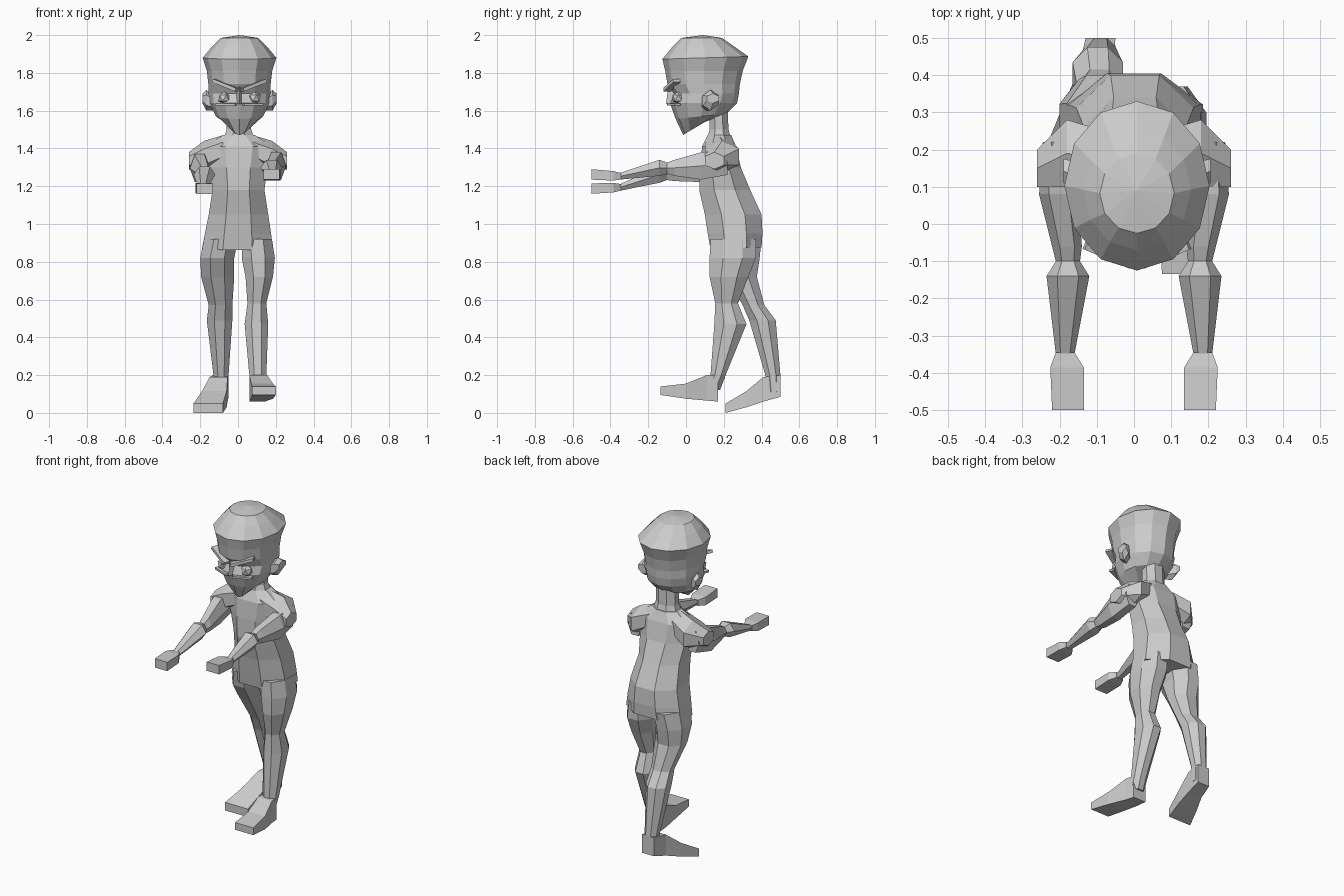
import bpy
import bmesh
import math
from mathutils import Euler, Vector

default_cube = bpy.data.objects.get("Cube")
if default_cube:
    bpy.data.objects.remove(default_cube, do_unlink=True)

CENTRE = .008  # the head sits slightly off the middle

clay = bpy.data.materials.new("clay_grey")
clay.use_nodes = True
clay.diffuse_color = (.6, .6, .6, 1)
clay.node_tree.nodes["Principled BSDF"].inputs["Base Color"].default_value = clay.diffuse_color


def finish(name, bm):
    """Turn a bmesh into a flat-shaded grey object."""
    bmesh.ops.recalc_face_normals(bm, faces=bm.faces)
    mesh = bpy.data.meshes.new(name)
    bm.to_mesh(mesh)
    bm.free()
    mesh.materials.append(clay)
    part = bpy.data.objects.new(name, mesh)
    bpy.context.collection.objects.link(part)
    return part


def loft(name, axis, sides, rings, flat=True, tip=None):
    """Skin rings (position, u_min, u_max, v_min, v_max, optional tilt) along an axis."""
    bm = bmesh.new()
    turn = math.pi / sides if flat else 0
    angles = [turn + math.tau * i / sides for i in range(sides)]
    u_reach = max(math.cos(a) for a in angles)
    v_reach = max(math.sin(a) for a in angles)
    loops = []
    for position, u_min, u_max, v_min, v_max, *tilt in rings:
        slope = tilt[0] if tilt else 0
        loop = []
        for a in angles:
            u = (u_min + u_max + (u_max - u_min) * math.cos(a) / u_reach) / 2
            rise = (v_max - v_min) * math.sin(a) / v_reach / 2
            co = [u, (v_min + v_max) / 2 + rise]
            co.insert("xyz".index(axis), position + slope * rise)
            loop.append(bm.verts.new(co))
        loops.append(loop)
    for low, high in zip(loops, loops[1:]):
        for i in range(sides):
            j = (i + 1) % sides
            bm.faces.new((low[i], low[j], high[j], high[i]))
    bm.faces.new(loops[0])
    if tip:
        peak = bm.verts.new(tip)
        for i in range(sides):
            bm.faces.new((loops[-1][i], loops[-1][(i + 1) % sides], peak))
    else:
        bm.faces.new(loops[-1])
    return finish(name, bm)


def block(name, place, size, spin):
    """A rotated box for the small facial ridges."""
    bm = bmesh.new()
    bmesh.ops.create_cube(bm, size=1)
    turn = Euler(spin).to_matrix()
    for v in bm.verts:
        v.co = Vector(place) + turn @ Vector([c * s for c, s in zip(v.co, size)])
    return finish(name, bm)


def mirrored(side, ring):
    """Swap the x extents of a ring for the right side."""
    position, x_min, x_max, *rest = ring
    return ring if side > 0 else (position, -x_max, -x_min, *rest)


# Torso and neck
loft("torso", "z", 8, [
    (.87, -.19, .185, .13, .40, .05),
    (.95, -.175, .175, .115, .405),
    (1.05, -.155, .16, .10, .40),
    (1.18, -.135, .14, .07, .34),
    (1.30, -.15, .155, .075, .29),
    (1.41, -.17, .18, .085, .265),
    (1.47, -.08, .09, .115, .24),
])
loft("neck", "z", 8, [
    (1.41, -.09, .10, .10, .25),
    (1.50, -.06, .07, .125, .225),
    (1.62, -.06, .07, .12, .22),
])

# Head with a pointed chin and a shallow eye recess
head_rings = [
    (1.515, .045, -.015, .13, .6),
    (1.57, .125, -.055, .215, .1),
    (1.64, .158, -.085, .27, 0),
    (1.69, .163, -.065, .28, 0),
    (1.74, .165, -.098, .285, 0),
    (1.81, .173, -.11, .30, 0),
    (1.88, .195, -.125, .33, .03),
]
cap_rings = [
    (1.88, .195, -.125, .33, .03),
    (1.94, .145, -.07, .255, 0),
    (1.985, .10, -.025, .19, 0),
]


def centred(rings):
    return [(z, CENTRE - half, CENTRE + half, *rest) for z, half, *rest in rings]


loft("head", "z", 12, centred(head_rings), flat=False)
loft("cap", "z", 12, centred(cap_rings), flat=False, tip=(CENTRE, .09, 2))

# Nose
loft("nose", "z", 4, centred([(1.635, .025, -.105, 0, 0), (1.73, .012, -.095, 0, 0)]), flat=False)

# Feet are posed differently, so each leg has its own rings
legs = {
    "left": [
        (.12, .06, .145, .09, .18),
        (.20, .06, .15, .13, .21),
        (.47, .035, .16, .15, .32),
        (.58, .05, .15, .155, .275),
        (.72, .04, .185, .125, .33),
        (.82, .02, .195, .125, .37),
        (.92, .02, .18, .13, .37),
    ],
    "right": [
        (.11, -.13, -.05, .43, .50),
        (.20, -.13, -.05, .42, .50),
        (.49, -.165, -.03, .335, .475),
        (.57, -.155, -.03, .30, .415),
        (.72, -.195, -.02, .22, .375),
        (.82, -.20, -.02, .16, .39),
        (.92, -.18, .00, .14, .40),
    ],
}
feet = {
    "left": [
        (.17, .06, .145, .06, .20),
        (.11, .06, .155, .065, .20),
        (.00, .07, .185, .075, .155),
        (-.135, .075, .20, .095, .14),
    ],
    "right": [
        (.50, -.13, -.05, .085, .20),
        (.41, -.15, -.055, .06, .19),
        (.32, -.19, -.06, .03, .115),
        (.21, -.235, -.08, .00, .05),
    ],
}

# Arm rings run forward from the shoulder to the fingertips
shoulder = [
    (.08, .10, .25, 1.32, 1.47),
    (.18, .10, .28, 1.27, 1.44),
    (.26, .10, .20, 1.29, 1.38),
]
arm = [
    (.22, .15, .245, 1.26, 1.39),
    (.08, .15, .255, 1.235, 1.38),
    (-.06, .14, .22, 1.255, 1.34),
    (-.10, .145, .21, 1.265, 1.325),
    (-.14, .12, .235, 1.255, 1.34),
    (-.35, .16, .21, 1.235, 1.27),
]
hand = [
    (-.345, .16, .21, 1.235, 1.27),
    (-.385, .135, .225, 1.23, 1.28),
    (-.50, .135, .22, 1.235, 1.29),
]


def lowered(side, rings):
    """Mirror arm rings and droop the right arm toward its hand."""
    result = []
    for ring in rings:
        y, x_min, x_max, low, high = mirrored(side, ring)
        drop = .075 * (.2 - y) / .7 if side < 0 else 0
        result.append((y, x_min, x_max, low - drop, high - drop))
    return result


for label, side in (("left", 1), ("right", -1)):
    # Limbs
    loft(label + "_leg", "z", 8, legs[label])
    loft(label + "_foot", "y", 4, feet[label])
    loft(label + "_shoulder", "x", 6, [(side * x, *rest) for x, *rest in shoulder])
    loft(label + "_arm", "y", 6, lowered(side, arm), flat=False)
    loft(label + "_hand", "y", 4, lowered(side, hand))

    # Ear flaring backwards
    loft(label + "_ear", "x", 6, [
        (CENTRE + side * .14, .08, .14, 1.60, 1.68),
        (CENTRE + side * .175, .09, .17, 1.60, 1.71),
        (CENTRE + side * .197, .11, .175, 1.64, 1.69),
    ])

    # Eye, frowning brow and cheek ridge
    bm = bmesh.new()
    bmesh.ops.create_icosphere(bm, subdivisions=1, radius=.036)
    bmesh.ops.translate(bm, verts=bm.verts, vec=(CENTRE + side * .08, -.04, 1.667))
    finish(label + "_eye", bm)
    block(label + "_brow", (CENTRE + side * .075, -.075, 1.735), (.14, .04, .018), (0, -side * .35, side * .4))
    block(label + "_cheek_ridge", (CENTRE + side * .07, -.065, 1.633), (.11, .03, .012), (0, 0, side * .4))
